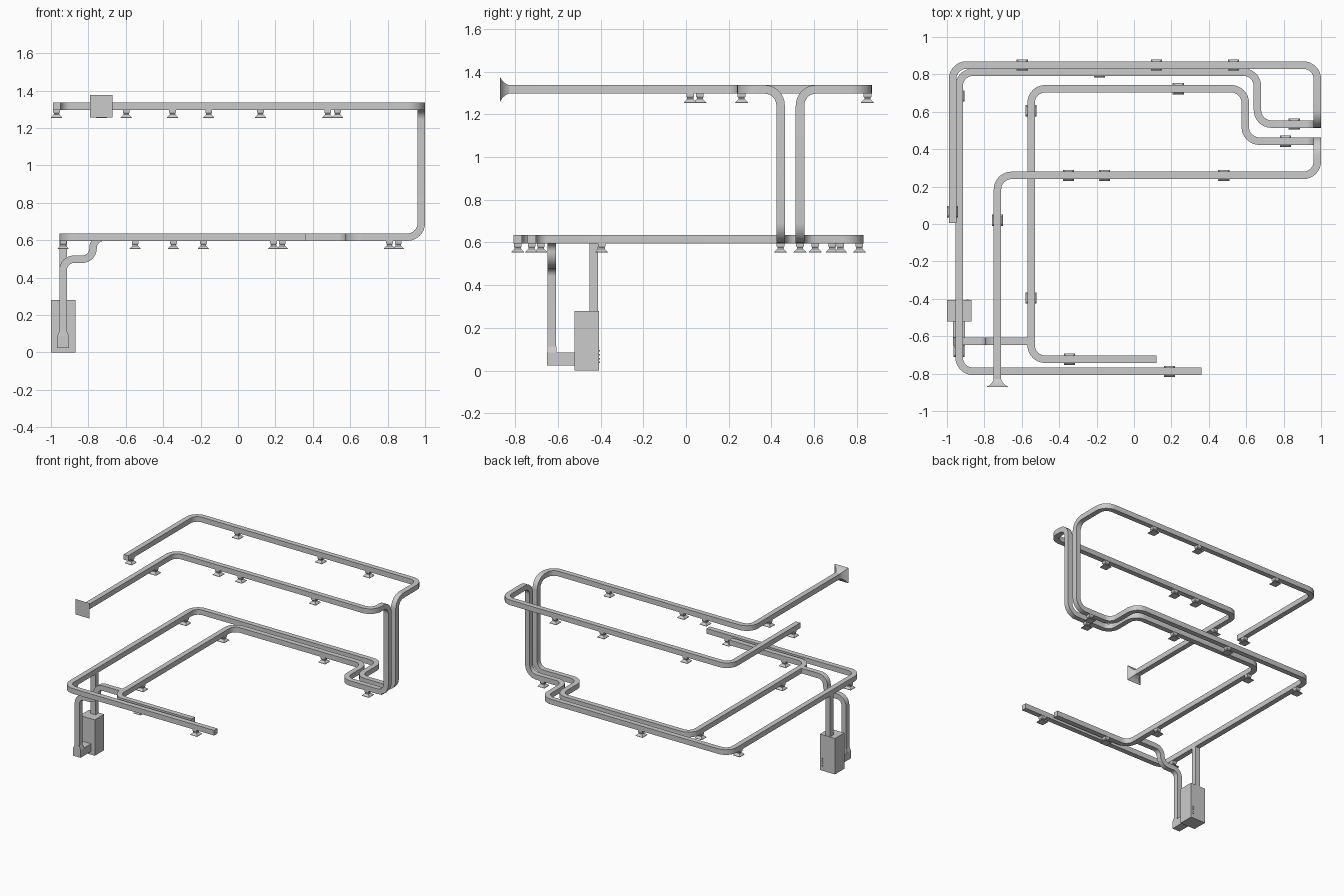
import bpy, bmesh, math
from mathutils import Vector

if "Cube" in bpy.data.objects:
    bpy.data.objects.remove(bpy.data.objects["Cube"])

LOW, HIGH, HALF, R = 0.616, 1.317, 0.02, 0.075


def finish(name, bm):
    bmesh.ops.recalc_face_normals(bm, faces=bm.faces)
    me = bpy.data.meshes.new(name)
    bm.to_mesh(me)
    bm.free()
    ob = bpy.data.objects.new(name, me)
    bpy.context.collection.objects.link(ob)
    bpy.ops.object.select_all(action='DESELECT')
    bpy.context.view_layer.objects.active = ob
    ob.select_set(True)
    bpy.ops.object.shade_smooth_by_angle(angle=math.radians(25))
    return ob


def skin(name, rings):
    # Closed tube through matching four-point rings
    bm = bmesh.new()
    loops = [[bm.verts.new(p) for p in ring] for ring in rings]
    for a, b in zip(loops, loops[1:]):
        for i in range(4):
            j = (i + 1) % 4
            bm.faces.new((a[i], a[j], b[j], b[i]))
    bm.faces.new(loops[0])
    bm.faces.new(loops[-1])
    return finish(name, bm)


def duct(name, corners, radius=R, steps=8):
    # Square duct swept along a path with rounded right-angle bends
    pts = [Vector(c) for c in corners]
    path = [(pts[0], (pts[1] - pts[0]).normalized())]
    for a, b, c in zip(pts, pts[1:], pts[2:]):
        u, v = (b - a).normalized(), (c - b).normalized()
        centre = b - u * radius + v * radius
        for k in range(steps + 1):
            t = math.pi / 2 * k / steps
            path.append((centre + radius * (u * math.sin(t) - v * math.cos(t)),
                         u * math.cos(t) + v * math.sin(t)))
    path.append((pts[-1], (pts[-1] - pts[-2]).normalized()))
    tan = path[0][1]
    side = Vector((0, 0, 1)) if abs(tan.z) < 0.5 else Vector((1, 0, 0))
    rings = []
    for p, t in path:
        side = tan.rotation_difference(t) @ side
        tan = t
        up = t.cross(side)
        rings.append([p + HALF * (side * i + up * j)
                      for i, j in ((-1, -1), (1, -1), (1, 1), (-1, 1))])
    return skin(name, rings)


def stack_z(name, x, y, levels):
    # Vertical stack of rectangles: (z, half width x, half width y)
    return skin(name, [[(x + i * hx, y + j * hy, z)
                for i, j in ((-1, -1), (1, -1), (1, 1), (-1, 1))]
                for z, hx, hy in levels])


def box(name, lo, hi):
    x, y = (lo[0] + hi[0]) / 2, (lo[1] + hi[1]) / 2
    hx, hy = (hi[0] - lo[0]) / 2, (hi[1] - lo[1]) / 2
    return stack_z(name, x, y, [(lo[2], hx, hy), (hi[2], hx, hy)])


# Supply run: lower outer loop, riser, upper outer loop
duct("supply_duct", [(0.36, -0.788, LOW), (-0.935, -0.788, LOW), (-0.935, 0.812, LOW),
                     (0.66, 0.812, LOW), (0.66, 0.534, LOW), (0.98, 0.534, LOW),
                     (0.98, 0.534, HIGH), (0.98, 0.85, HIGH), (-0.97, 0.85, HIGH),
                     (-0.97, 0.005, HIGH)])

# Return run: lower inner loop, riser, upper inner loop
duct("return_duct", [(0.12, -0.723, LOW), (-0.55, -0.723, LOW), (-0.55, 0.723, LOW),
                     (0.595, 0.723, LOW), (0.595, 0.443, LOW), (0.98, 0.443, LOW),
                     (0.98, 0.443, HIGH), (0.98, 0.26, HIGH), (-0.73, 0.26, HIGH),
                     (-0.73, -0.83, HIGH)])

# Flared outside intake
skin("intake_flare", [[(-0.73 + i * h, y, HIGH + j * h)
                       for i, j in ((-1, -1), (1, -1), (1, 1), (-1, 1))]
                      for y, h in ((-0.83, 0.02), (-0.845, 0.027),
                                   (-0.86, 0.04), (-0.872, 0.06))])

# Air handler cabinet with panel details
box("air_handler", (-1.0, -0.522, 0), (-0.87, -0.407, 0.28))
for i in range(4):
    z = 0.035 + i * 0.018
    box("cabinet_latch", (-0.896, -0.408, z), (-0.886, -0.403, z + 0.007))

# Riser from cabinet, and return drop with its boot
duct("supply_riser", [(-0.935, -0.431, 0.28), (-0.935, -0.431, LOW - 0.01)])
duct("return_drop", [(-0.935, -0.628, 0.09), (-0.935, -0.628, 0.498),
                     (-0.775, -0.628, 0.498), (-0.775, -0.628, LOW),
                     (-0.55, -0.628, LOW)], radius=0.058)
box("return_boot", (-0.967, -0.65, 0.024), (-0.903, -0.52, 0.085))
stack_z("boot_taper", -0.935, -0.628, [(0.085, 0.032, 0.022), (0.112, 0.0205, 0.0205)])

# Ceiling registers under the ducts
low_vents = [(0.19, -0.788), (-0.935, -0.68), (-0.935, 0.685), (-0.185, 0.812),
             (0.857, 0.534), (-0.345, -0.723), (-0.55, -0.395), (-0.55, 0.605),
             (0.237, 0.723), (0.81, 0.443)]
high_vents = [(-0.97, 0.065), (-0.597, 0.85), (0.12, 0.85), (0.532, 0.85),
              (-0.35, 0.26), (-0.157, 0.26), (0.48, 0.26), (-0.73, 0.02)]
for z, spots in ((LOW - HALF, low_vents), (HIGH - HALF, high_vents)):
    for x, y in spots:
        stack_z("register", x, y, [(z + 0.002, 0.018, 0.018), (z - 0.014, 0.018, 0.018),
                                   (z - 0.02, 0.014, 0.014), (z - 0.026, 0.015, 0.015),
                                   (z - 0.041, 0.03, 0.03), (z - 0.044, 0.03, 0.03)])
